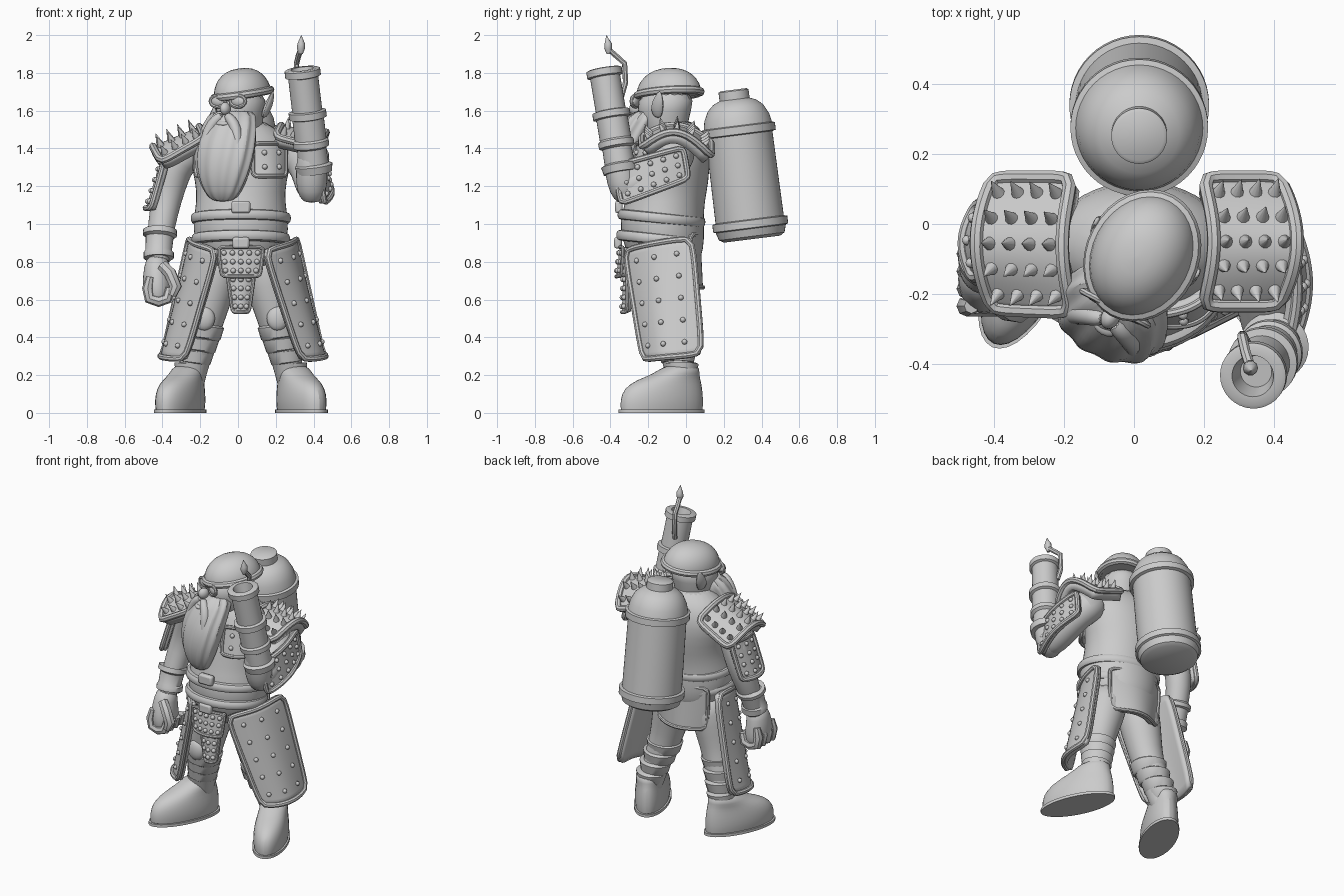
import bpy, bmesh, math
from mathutils import Vector, Matrix

cube = bpy.data.objects.get("Cube")
if cube:
    bpy.data.objects.remove(cube, do_unlink=True)

grey = bpy.data.materials.new("plain_grey")
grey.use_nodes = True
grey.diffuse_color = (0.6, 0.6, 0.6, 1)
grey.node_tree.nodes["Principled BSDF"].inputs["Base Color"].default_value = (0.6, 0.6, 0.6, 1)
CX = 0.015  # body's middle plane
parts = []


def add_mesh(name, mesh, matrix=None):
    ob = bpy.data.objects.new(name, mesh)
    bpy.context.scene.collection.objects.link(ob)
    mesh.materials.clear()
    mesh.materials.append(grey)
    if matrix:
        mesh.transform(matrix)
    parts.append(ob)
    return ob


def from_bm(name, bm, matrix=None):
    mesh = bpy.data.meshes.new(name)
    bm.to_mesh(mesh)
    bm.free()
    return add_mesh(name, mesh, matrix)


def loft(name, rings, flat=False, sides=16, subsurf=1, matrix=None, wave=0.0, waves=7):
    """Skin over elliptical rings (x, y, z, rx[, ry])."""
    bm = bmesh.new()
    centres = [Vector(r[:3]) for r in rings]
    loops = []
    for i, r in enumerate(rings):
        u, v = Vector((1, 0, 0)), Vector((0, 1, 0))
        if not flat:
            t = (centres[min(i + 1, len(rings) - 1)] - centres[max(i - 1, 0)]).normalized()
            u = (u - t * u.dot(t)).normalized()
            v = t.cross(u)
        loop = []
        for k in range(sides):
            a = math.tau * k / sides
            g = 1 + wave * math.sin(waves * a + i * 0.7)
            loop.append(bm.verts.new(centres[i] + u * r[3] * g * math.cos(a) + v * r[-1] * g * math.sin(a)))
        loops.append(loop)
    for lo, hi in zip(loops, loops[1:]):
        for k in range(sides):
            j = (k + 1) % sides
            bm.faces.new((lo[k], lo[j], hi[j], hi[k]))
    bm.faces.new(loops[0])
    bm.faces.new(loops[-1])
    bmesh.ops.recalc_face_normals(bm, faces=bm.faces)
    ob = from_bm(name, bm, matrix)
    if subsurf:
        ob.modifiers.new("smooth", "SUBSURF").levels = subsurf
    return ob


def tube(name, pts, r, cyclic=False, radii=None, matrix=None):
    cu = bpy.data.curves.new(name, "CURVE")
    cu.dimensions, cu.bevel_depth, cu.bevel_resolution, cu.use_fill_caps = "3D", r, 2, True
    sp = cu.splines.new("POLY")
    sp.points.add(len(pts) - 1)
    for i, p in enumerate(pts):
        sp.points[i].co = (*p, 1)
        sp.points[i].radius = radii[i] if radii else 1
    sp.use_cyclic_u = cyclic
    tmp = bpy.data.objects.new(name, cu)
    mesh = bpy.data.meshes.new_from_object(tmp)
    bpy.data.objects.remove(tmp)
    return add_mesh(name, mesh, matrix)


def ball(name, centre, scale, matrix=None):
    bm = bmesh.new()
    m = Matrix.Translation(centre) @ Matrix.Diagonal((*scale, 1))
    bmesh.ops.create_uvsphere(bm, u_segments=16, v_segments=10, radius=1, matrix=m)
    return from_bm(name, bm, matrix)


def box(name, centre, size):
    bm = bmesh.new()
    bmesh.ops.create_cube(bm, size=1, matrix=Matrix.Translation(centre) @ Matrix.Diagonal((*size, 1)))
    ob = from_bm(name, bm)
    bev = ob.modifiers.new("soft_edges", "BEVEL")
    bev.width, bev.segments = 0.012, 2
    return ob


def plate(name, corners, bulge, cols, rows, spike=False, thick=0.03, rim=0.016):
    """Curved armour panel with rounded corners, a rolled rim and a grid of studs or spikes."""
    a, b, c, d = [Vector(p) for p in corners]
    bulge = Vector(bulge)

    def at(u, v):
        x, y = 2 * u - 1, 2 * v - 1
        u, v = 0.5 + 0.5 * x * (1 - 0.07 * y ** 6), 0.5 + 0.5 * y * (1 - 0.05 * x ** 6)
        return a.lerp(b, u).lerp(d.lerp(c, u), v) + bulge * math.sin(math.pi * u) * (0.7 + 0.3 * v)

    def normal(u, v):
        e = 0.01
        return (at(u + e, v) - at(u - e, v)).cross(at(u, v + e) - at(u, v - e)).normalized()

    sign = 1 if normal(0.5, 0.5).dot(bulge) > 0 else -1
    n = 14
    bm = bmesh.new()
    grid = [[bm.verts.new(at(i / n, j / n)) for j in range(n + 1)] for i in range(n + 1)]
    for i in range(n):
        for j in range(n):
            f = [grid[i][j], grid[i + 1][j], grid[i + 1][j + 1], grid[i][j + 1]]
            bm.faces.new(f if sign > 0 else f[::-1])
    ob = from_bm(name, bm)
    sol = ob.modifiers.new("thickness", "SOLIDIFY")
    sol.thickness, sol.offset = thick, -1
    lo, hi = 0.015, 0.985
    ts = [lo + (hi - lo) * (k + 0.7) / (n + 0.4) for k in range(n)]
    edge = [(t, lo) for t in ts] + [(hi, t) for t in ts] + [(1 - t, hi) for t in ts] + [(lo, 1 - t) for t in ts]
    tube(name + "_rim", [at(*e) for e in edge], rim, cyclic=True)
    bm = bmesh.new()
    for i in range(cols):
        for j in range(rows):
            u, v = (i + 0.7) / (cols + 0.4), (j + 0.7) / (rows + 0.4)
            nn = normal(u, v) * sign
            m = Matrix.Translation(at(u, v)) @ nn.to_track_quat("Z", "Y").to_matrix().to_4x4()
            if spike:
                m = m @ Matrix.Translation((0, 0, 0.025))
                bmesh.ops.create_cone(bm, cap_ends=True, segments=10, radius1=0.021, radius2=0.001, depth=0.065, matrix=m)
            else:
                bmesh.ops.create_uvsphere(bm, u_segments=8, v_segments=6, radius=0.015, matrix=m)
    if cols:
        from_bm(name + ("_spikes" if spike else "_studs"), bm)


# Torso, hips and belts
loft("torso", [(CX, y, z, rx, ry) for z, y, rx, ry in (
    (0.74, -0.1, 0.14, 0.14), (0.82, -0.11, 0.215, 0.195), (0.92, -0.12, 0.25, 0.22), (1.02, -0.13, 0.255, 0.225),
    (1.12, -0.11, 0.235, 0.21), (1.22, -0.09, 0.24, 0.212), (1.36, -0.07, 0.28, 0.2), (1.46, -0.06, 0.24, 0.165),
    (1.56, -0.07, 0.13, 0.11))], flat=True, sides=24)
tilt = Matrix.Translation((0, -0.13, 1.03)) @ Matrix.Rotation(-0.1, 4, "X")
for name, z, r in (("waist_belt", 0, 0.258), ("hip_belt", -0.11, 0.254)):
    loft(name, [(CX, 0, z + dz, r + dr, r + dr - 0.032) for dz, dr in (
        (-0.03, -0.03), (-0.028, 0.006), (0, 0.01), (0.028, 0.006), (0.03, -0.03))], flat=True, sides=32, matrix=tilt)
box("waist_buckle", (CX, -0.355, 1.09), (0.1, 0.04, 0.065))
box("hip_buckle", (CX, -0.36, 0.9), (0.09, 0.04, 0.06))

# Front and back loin flaps
plate("loin_flap", [(-0.11, -0.33, 0.88), (0.14, -0.33, 0.88), (0.12, -0.34, 0.72), (-0.09, -0.34, 0.72)],
      (0, -0.03, 0), 5, 3, rim=0.01)
plate("loin_tail", [(-0.06, -0.31, 0.74), (0.09, -0.31, 0.74), (0.06, -0.31, 0.53), (-0.03, -0.31, 0.53)],
      (0, -0.03, 0), 3, 4, rim=0.01)
plate("back_flap", [(-0.19, 0.02, 0.95), (0.22, 0.02, 0.95), (0.2, 0.01, 0.66), (-0.17, 0.01, 0.66)],
      (0, 0.08, 0), 0, 0, rim=0.012)

for s, side in ((1, "left"), (-1, "right")):
    def m(x, y, z, s=s):
        return (CX + s * x, y, z)
    # Legs with layered wraps
    loft(side + "_leg", [(*m(x, y, z), r) for x, y, z, r in (
        (0.11, -0.09, 0.86, 0.12), (0.13, -0.09, 0.75, 0.135), (0.165, -0.09, 0.6, 0.115), (0.195, -0.085, 0.47, 0.1),
        (0.225, -0.06, 0.36, 0.09), (0.26, -0.03, 0.2, 0.075), (0.265, -0.02, 0.12, 0.07))])
    for k in range(4):
        t = k / 3
        x, y, z, r = 0.2 + 0.06 * t, -0.085 + 0.06 * t, 0.43 - 0.2 * t, 0.112 - 0.02 * t
        loft(side + "_leg_wrap", [(*m(x + 0.008, y, z - 0.035), r - 0.022), (*m(x + 0.007, y, z - 0.03), r - 0.012),
                                  (*m(x, y, z + 0.028), r), (*m(x, y, z + 0.038), r - 0.02)], sides=20, subsurf=0)
    ball(side + "_knee_guard", m(0.195, -0.185, 0.5), (0.058, 0.03, 0.065))
    # Boots, toes turned out
    turn = Matrix.Translation(m(0.268, -0.01, 0)) @ Matrix.Rotation(s * 0.42, 4, "Z")
    loft(side + "_boot", [(0, y, z, rx, ry) for z, y, rx, ry in (
        (0.005, -0.13, 0.09, 0.23), (0.01, -0.13, 0.1, 0.24), (0.07, -0.13, 0.106, 0.242), (0.13, -0.122, 0.1, 0.228),
        (0.175, -0.09, 0.09, 0.185), (0.205, -0.045, 0.086, 0.13), (0.26, -0.005, 0.084, 0.093))], flat=True, matrix=turn)
    loft(side + "_sole", [(0, -0.13, 0, 0.107, 0.245), (0, -0.13, 0.018, 0.107, 0.245)],
         flat=True, sides=32, subsurf=0, matrix=turn)
    # Hanging thigh armour and chest armour
    flare = 0.435 if s > 0 else 0.412
    plate(side + "_thigh_plate", [m(0.12, -0.33, 0.87), m(flare - 0.14, 0.04, 0.94), m(flare, 0.095, 0.3),
                                  m(flare - 0.12, -0.23, 0.27)], (s * 0.065, -0.045, 0), 3, 5)
    plate(side + "_chest_plate", [m(0.06, -0.26, 1.43), m(0.24, -0.15, 1.43), m(0.24, -0.19, 1.25), m(0.06, -0.29, 1.25)],
          (s * 0.02, -0.035, 0), 2, 2, rim=0.012)

# Spiked shoulders and arm plates
plate("left_pauldron", [(0.19, -0.24, 1.46), (0.19, 0.14, 1.43), (0.42, 0.14, 1.35), (0.42, -0.24, 1.4)],
      (0.05, 0, 0.11), 5, 4, spike=True, thick=0.06, rim=0.02)
plate("right_pauldron", [(-0.17, -0.26, 1.46), (-0.17, 0.14, 1.44), (-0.41, 0.14, 1.31), (-0.41, -0.25, 1.32)],
      (-0.045, 0, 0.095), 5, 4, spike=True, thick=0.06, rim=0.02)
plate("left_arm_plate", [(0.43, -0.38, 1.31), (0.44, -0.01, 1.41), (0.45, 0.02, 1.24), (0.455, -0.35, 1.1)],
      (0.045, 0, 0), 5, 3)
plate("right_arm_plate", [(-0.39, -0.14, 1.33), (-0.38, 0.08, 1.33), (-0.45, 0.06, 1.08), (-0.46, -0.16, 1.08)],
      (-0.035, 0, 0), 3, 4)

# Right arm hanging down, with cuff and fist
loft("right_arm", [(-0.22, -0.06, 1.41, 0.09), (-0.31, -0.04, 1.34, 0.095), (-0.35, -0.03, 1.25, 0.092),
                   (-0.38, -0.03, 1.12, 0.08), (-0.405, -0.07, 1.0, 0.075), (-0.42, -0.12, 0.85, 0.062), (-0.42, -0.14, 0.78, 0.06)])
loft("right_cuff", [(-0.413, -0.09, 0.97, 0.07), (-0.413, -0.09, 0.965, 0.09), (-0.414, -0.1, 0.94, 0.09), (-0.415, -0.1, 0.93, 0.074),
                    (-0.42, -0.12, 0.86, 0.07), (-0.42, -0.12, 0.85, 0.08), (-0.42, -0.125, 0.82, 0.08), (-0.42, -0.13, 0.81, 0.06)],
     sides=24, subsurf=0)
loft("right_palm", [(-0.42, -0.14, 0.83, 0.06), (-0.43, -0.15, 0.77, 0.07, 0.08), (-0.43, -0.16, 0.69, 0.078, 0.1),
                    (-0.425, -0.16, 0.62, 0.075, 0.1), (-0.42, -0.16, 0.57, 0.05, 0.08)])
for k in range(4):
    y = -0.085 - 0.05 * k
    tube("right_finger", [(-0.465, y, 0.72), (-0.478, y, 0.66), (-0.468, y, 0.605), (-0.42, y, 0.59), (-0.375, y, 0.605), (-0.36, y, 0.66)],
         0.03, radii=[0.7, 1, 1, 1, 1, 0.8])
tube("right_thumb", [(-0.4, -0.22, 0.78), (-0.36, -0.245, 0.74), (-0.33, -0.25, 0.67), (-0.35, -0.25, 0.62)],
     0.034, radii=[0.9, 1, 1, 0.7])

# Left arm bent up, carrying the nozzle
loft("left_upper_arm", [(0.24, -0.04, 1.4, 0.1), (0.34, -0.05, 1.36, 0.11), (0.38, -0.14, 1.29, 0.105),
                        (0.39, -0.25, 1.22, 0.095), (0.39, -0.33, 1.18, 0.075), (0.39, -0.37, 1.17, 0.04)])
loft("left_forearm", [(0.39, -0.31, 1.11, 0.05), (0.39, -0.325, 1.18, 0.083), (0.39, -0.345, 1.27, 0.086), (0.388, -0.37, 1.42, 0.075)])
aim = Vector((-0.05, -0.07, 0.42))
barrel = Matrix.Translation((0.39, -0.365, 1.4)) @ aim.to_track_quat("Z", "Y").to_matrix().to_4x4()
loft("nozzle", [(0, 0, z, r) for z, r in (
    (-0.13, 0.07), (-0.13, 0.093), (-0.09, 0.1), (-0.08, 0.08), (0, 0.078), (0.01, 0.095), (0.04, 0.095), (0.05, 0.084),
    (0.16, 0.084), (0.165, 0.1), (0.2, 0.1), (0.205, 0.08), (0.385, 0.08), (0.39, 0.095), (0.425, 0.095), (0.43, 0.085),
    (0.43, 0.06), (0.35, 0.045))], flat=True, sides=32, subsurf=0, matrix=barrel)
tube("pilot_pipe", [(0.32, -0.34, 1.68), (0.31, -0.32, 1.75), (0.31, -0.325, 1.85), (0.32, -0.37, 1.89), (0.333, -0.41, 1.925)], 0.015)
loft("pilot_flame", [(0.333, -0.41, 1.9, 0.01), (0.333, -0.412, 1.93, 0.022), (0.335, -0.412, 1.955, 0.02),
                     (0.335, -0.418, 1.98, 0.009), (0.335, -0.42, 2.0, 0.001)], sides=10, subsurf=0)

# Back tank
lean = Matrix.Translation((CX, 0.35, 0.92)) @ Matrix.Rotation(0.125, 4, "X")
loft("back_tank", [(0, 0, z, r) for z, r in (
    (0, 0.15), (0.015, 0.175), (0.055, 0.187), (0.06, 0.2), (0.1, 0.2), (0.105, 0.182), (0.555, 0.178), (0.56, 0.197),
    (0.6, 0.197), (0.605, 0.182), (0.65, 0.173), (0.7, 0.148), (0.73, 0.115), (0.745, 0.08), (0.79, 0.08), (0.797, 0.07))],
     flat=True, sides=48, subsurf=0, matrix=lean)

# Head turned to its right, with helmet and beard
head = Matrix.Translation((0.025, -0.09, 1.68)) @ Matrix.Rotation(-0.48, 4, "Z")
cap = head @ Matrix.Rotation(0.1, 4, "X") @ Matrix.Rotation(-0.1, 4, "Y")
loft("head", [(0, y, z, rx, ry) for z, y, rx, ry in (
    (-0.25, 0, 0.09, 0.09), (-0.16, -0.03, 0.115, 0.13), (-0.08, -0.03, 0.13, 0.15), (0.03, -0.01, 0.135, 0.16))],
     flat=True, matrix=head)
loft("helmet", [(0, 0, 0.145 * math.sin(a), 0.145 * math.cos(a) ** 0.85, 0.18 * math.cos(a) ** 0.85)
                for a in [k * math.pi / 16.2 for k in range(9)]], flat=True, sides=32, subsurf=0, matrix=cap)
tube("helmet_brim", [(0.142 * math.cos(k * math.pi / 16), 0.175 * math.sin(k * math.pi / 16), 0.01) for k in range(32)],
     0.021, cyclic=True, matrix=cap)
loft("beard", [(0, y, z, rx, ry) for z, y, rx, ry in (
    (-0.07, -0.1, 0.12, 0.09), (-0.14, -0.14, 0.145, 0.1), (-0.23, -0.185, 0.168, 0.11), (-0.33, -0.215, 0.168, 0.105),
    (-0.43, -0.23, 0.143, 0.09), (-0.51, -0.23, 0.105, 0.065), (-0.565, -0.225, 0.06, 0.04))],
     flat=True, sides=48, wave=0.05, waves=11, matrix=head)
ball("nose", (0, -0.2, -0.07), (0.027, 0.035, 0.035), head)
ball("mouth", (0, -0.225, -0.15), (0.04, 0.03, 0.015), head)
for s in (1, -1):
    loft("moustache", [(s * 0.01, -0.21, -0.1, 0.02), (s * 0.045, -0.22, -0.125, 0.03), (s * 0.085, -0.23, -0.18, 0.033),
                       (s * 0.1, -0.25, -0.26, 0.025), (s * 0.1, -0.265, -0.33, 0.008)], sides=10, matrix=head)
    lens = [(s * 0.06 + 0.045 * math.cos(k * math.pi / 8), -0.17, -0.03 + 0.03 * math.sin(k * math.pi / 8)) for k in range(16)]
    tube("goggle_rim", lens, 0.01, cyclic=True, matrix=head)
    ball("goggle_lens", (s * 0.06, -0.165, -0.03), (0.044, 0.018, 0.03), head)
    loft("ear", [(s * 0.125, 0, -0.12, 0.012, 0.02), (s * 0.14, 0, -0.08, 0.02, 0.038), (s * 0.155, 0.015, -0.03, 0.018, 0.038),
                 (s * 0.165, 0.03, 0.025, 0.004, 0.008)], flat=True, sides=10, matrix=head)

# Smooth shading with crisp edges kept
bpy.ops.object.select_all(action="DESELECT")
for ob in parts:
    ob.select_set(True)
bpy.context.view_layer.objects.active = parts[0]
bpy.ops.object.shade_smooth_by_angle(angle=math.radians(40))
